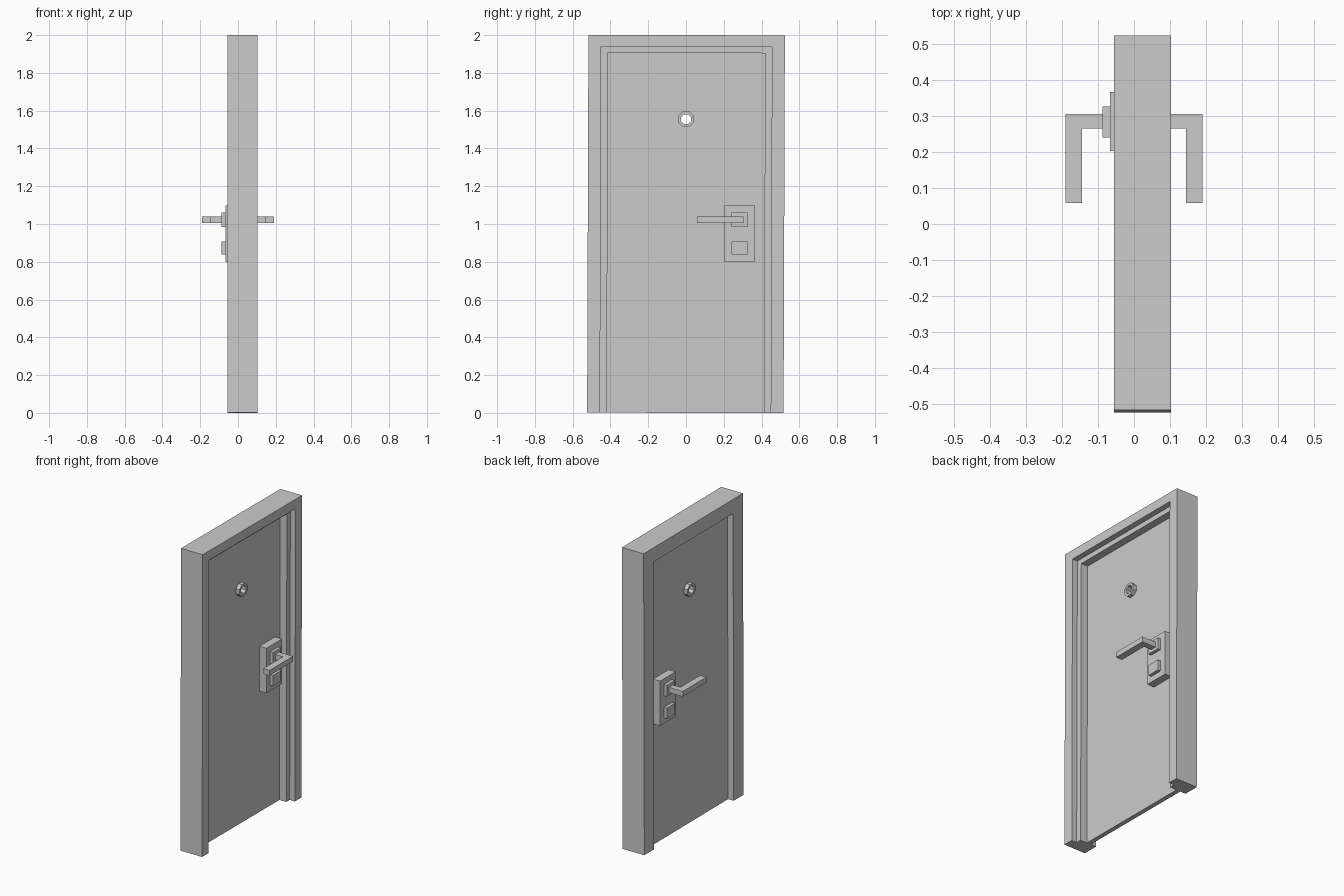
import bpy, bmesh, math
from mathutils import Matrix, Vector

if "Cube" in bpy.data.objects:
    bpy.data.objects.remove(bpy.data.objects["Cube"])

# Frame and leaf lean very slightly towards +y
LEAN = (Matrix.Translation((0, 0, 1)) @ Matrix.Rotation(math.radians(-0.2), 4, 'X')
        @ Matrix.Translation((0, 0, -1)))


def finish(name, bm, matrix=None):
    bmesh.ops.recalc_face_normals(bm, faces=bm.faces)
    if matrix:
        bm.transform(matrix)
    mesh = bpy.data.meshes.new(name)
    bm.to_mesh(mesh)
    bm.free()
    obj = bpy.data.objects.new(name, mesh)
    bpy.context.collection.objects.link(obj)
    return obj


def box(name, x, y, z, matrix=None):
    bm = bmesh.new()
    bmesh.ops.create_cube(bm, size=1)
    for v in bm.verts:
        v.co = [(lo + hi) / 2 + c * (hi - lo) for c, (lo, hi) in zip(v.co, (x, y, z))]
    return finish(name, bm, matrix)


def extrude(name, pts, vec, matrix=None):
    bm = bmesh.new()
    face = bm.faces.new([bm.verts.new(p) for p in pts])
    ext = bmesh.ops.extrude_face_region(bm, geom=[face], use_keep_orig=True)
    verts = [g for g in ext['geom'] if isinstance(g, bmesh.types.BMVert)]
    bmesh.ops.translate(bm, verts=verts, vec=vec)
    return finish(name, bm, matrix)


def octagon(x, r):
    return [Vector((x, r * math.cos(a), 1.555 + r * math.sin(a)))
            for a in [math.pi / 8 + i * math.pi / 4 for i in range(8)]]


# Door frame: stepped section (inset, x) swept with mitres up, across and down
section = [(0, -.056), (0, .103), (.068, .103), (.068, .065), (.104, .065), (.104, -.056)]
bm = bmesh.new()
rings = []
for side, top in ((-1, 0), (-1, 1), (1, 1), (1, 0)):
    rings.append([bm.verts.new((x, side * (.52 - d), 2 - .91 * d if top else 0))
                  for d, x in section])
for a, b in zip(rings, rings[1:]):
    for i in range(6):
        j = (i + 1) % 6
        bm.faces.new((a[i], a[j], b[j], b[i]))
bm.faces.new(rings[0])
bm.faces.new(rings[-1])
finish("door_frame", bm, LEAN)

# Door leaf with a hole for the viewer
leaf = box("door_leaf", (-.015, .015), (-.417, .417), (0, 1.907), LEAN)
cutter = extrude("viewer_cutter", octagon(-.1, .035), (.2, 0, 0))
cutter.hide_render = True
cutter.hide_viewport = True
cut = leaf.modifiers.new("viewer_hole", 'BOOLEAN')
cut.object = cutter
cut.operation = 'DIFFERENCE'
cut.solver = 'EXACT'

# Viewer: octagonal open tube through the leaf
bm = bmesh.new()
loops = [[bm.verts.new(p) for p in octagon(x, r)]
         for x, r in ((-.04, .044), (.04, .044), (.04, .028), (-.04, .028))]
for k in range(4):
    a, b = loops[k], loops[(k + 1) % 4]
    for i in range(8):
        j = (i + 1) % 8
        bm.faces.new((a[i], a[j], b[j], b[i]))
finish("viewer_ring", bm)

# Lock plate passing through the leaf
box("lock_plate", (-.066, .066), (.203, .366), (.80, 1.097))

# Matching hardware on both sides
for s, label in ((-1, "inner"), (1, "outer")):
    xs = sorted((s * .06, s * .088))
    box(label + "_handle_base", xs, (.24, .326), (.985, 1.06))
    box(label + "_lock_cover", xs, (.24, .326), (.838, .908))
    lever = [(.08, .265), (.144, .265), (.144, .059), (.19, .059), (.19, .305), (.08, .305)]
    extrude(label + "_handle", [(s * x, y, 1.004) for x, y in lever], (0, 0, .035))
